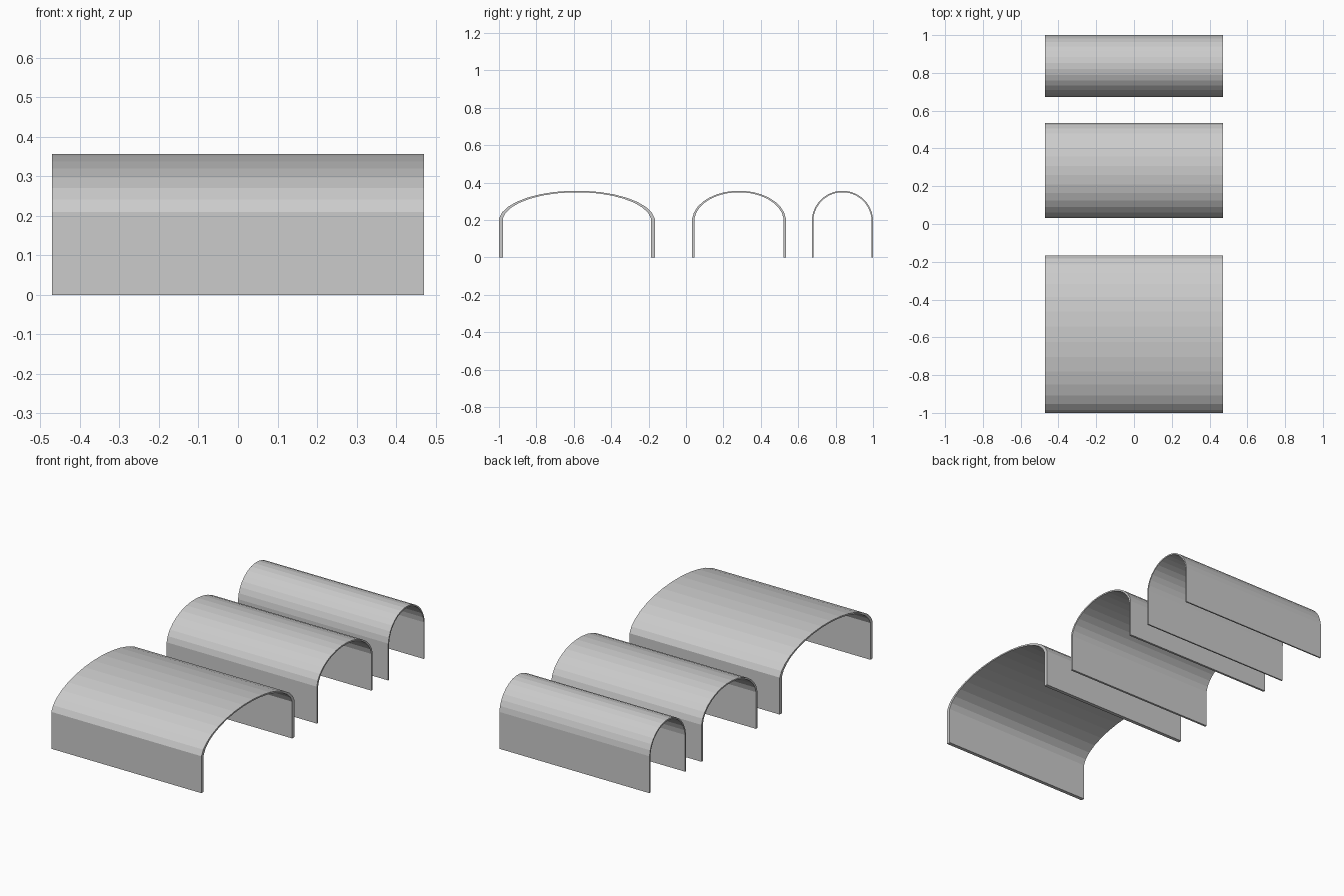
import bpy, bmesh
from math import sin, cos, radians

if "Cube" in bpy.data.objects:
    bpy.data.objects.remove(bpy.data.objects["Cube"])

HALF_LENGTH = 0.471   # along x
SPRING_Z = 0.193      # centre height of the curved top
RADIUS, WALL = 0.164, 0.008
STEP = 360 / 32


def profile(radius):
    """Leg, 32-gon arc, leg: unscaled (y, z) points, right to left."""
    arc = [(radius * cos(radians(STEP * (i + 0.5))),
            SPRING_Z + radius * sin(radians(STEP * (i + 0.5)))) for i in range(16)]
    return [(arc[0][0], 0)] + arc + [(arc[-1][0], 0)]


def arch(name, y_min, y_max):
    """Thin arched tunnel, stretched sideways to fill y_min..y_max."""
    outer, inner = profile(RADIUS), profile(RADIUS - WALL)
    scale = (y_max - y_min) / (2 * outer[0][0])
    centre = (y_min + y_max) / 2
    bm = bmesh.new()

    def row(points, x):
        return [bm.verts.new((x, centre + y * scale, z)) for y, z in points]

    # four rails in order around the wall's cross-section
    rails = [row(outer, -HALF_LENGTH), row(outer, HALF_LENGTH),
             row(inner, HALF_LENGTH), row(inner, -HALF_LENGTH)]
    for k in range(4):
        a, b = rails[k], rails[(k + 1) % 4]
        for i in range(len(a) - 1):
            bm.faces.new((a[i], a[i + 1], b[i + 1], b[i]))
    # soles of the legs
    for i in (0, -1):
        bm.faces.new([r[i] for r in rails])
    bmesh.ops.recalc_face_normals(bm, faces=bm.faces)
    mesh = bpy.data.meshes.new(name)
    bm.to_mesh(mesh)
    bm.free()
    bpy.context.collection.objects.link(bpy.data.objects.new(name, mesh))


# three arches, wide to narrow from front to back
arch("wide_arch", -1.0, -0.167)
arch("medium_arch", 0.033, 0.534)
arch("narrow_arch", 0.673, 1.0)
